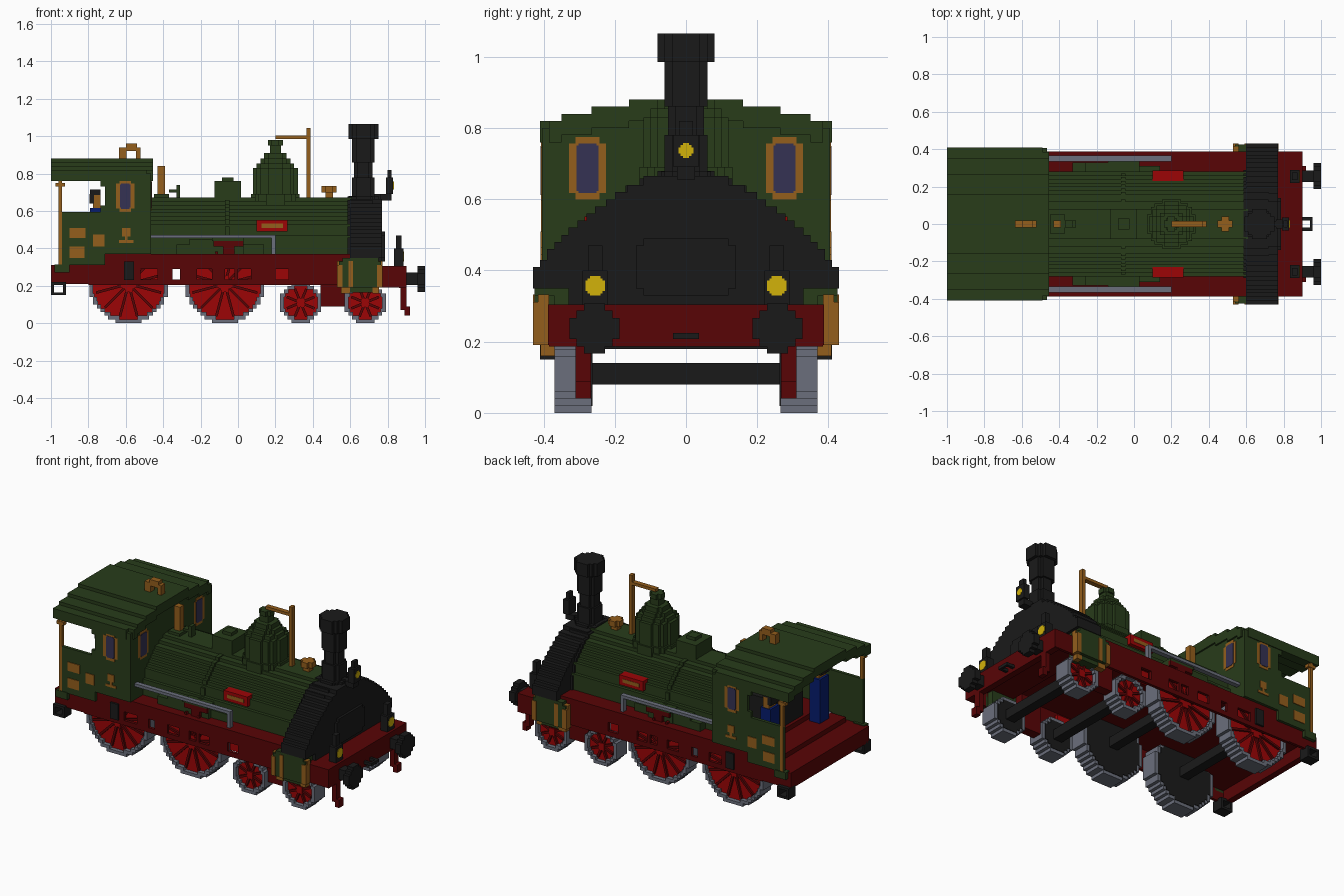
import bpy, bmesh, math
from mathutils import Matrix, Vector

cube = bpy.data.objects.get("Cube")
if cube:
    bpy.data.objects.remove(cube, do_unlink=True)


def material(name, r, g, b):
    lin = [((c / 255 + 0.055) / 1.055) ** 2.4 for c in (r, g, b)] + [1]
    m = bpy.data.materials.new(name)
    m.use_nodes = True
    m.diffuse_color = lin
    m.node_tree.nodes["Principled BSDF"].inputs["Base Color"].default_value = lin
    return m


GREEN = material("livery green", 40, 60, 26)
MAROON = material("frame maroon", 88, 3, 5)
RED = material("bright red", 156, 4, 6)
BLACK = material("soot black", 26, 26, 26)
GREY = material("steel grey", 107, 111, 124)
BRASS = material("brass", 148, 94, 28)
YELLOW = material("lamp yellow", 210, 178, 10)
GLASS = material("window glass", 53, 50, 83)
BLUE = material("overall blue", 6, 28, 110)


def finish(name, mat, bm):
    bmesh.ops.recalc_face_normals(bm, faces=bm.faces[:])
    me = bpy.data.meshes.new(name)
    bm.to_mesh(me)
    bm.free()
    me.materials.append(mat)
    ob = bpy.data.objects.new(name, me)
    bpy.context.collection.objects.link(ob)
    return ob


def boxes(name, mat, *spans, mirror=False):
    """One mesh of boxes (x0, x1, y0, y1, z0, z1), optionally repeated on -y."""
    bm = bmesh.new()
    for s in (1, -1) if mirror else (1,):
        for x0, x1, y0, y1, z0, z1 in spans:
            loc = Vector(((x0 + x1) / 2, s * (y0 + y1) / 2, (z0 + z1) / 2))
            size = Matrix.Diagonal((x1 - x0, y1 - y0, z1 - z0, 1))
            bmesh.ops.create_cube(bm, size=1, matrix=Matrix.Translation(loc) @ size)
    return finish(name, mat, bm)


def circle_rows(r, c, v=0.02, lo=-9, hi=9):
    """Stepped circle as rows (v0, v1, half width)."""
    n = max(2, round(2 * r / v))
    odd = 0.5 * (n % 2)
    rows = []
    for i in range(n):
        a, b = -r + 2 * r * i / n, -r + 2 * r * (i + 1) / n
        w = math.sqrt(r * r - ((a + b) / 2) ** 2)
        hw = max(v / 2, (round(w / v - odd) + odd) * v)
        if c + a >= lo and c + b <= hi:
            rows.append((c + a, c + b, hw))
    return rows


def prism(name, mat, axis, a, b, rows, u=0.0):
    """Extrude a stepped symmetric outline from a to b along an axis."""
    right = [(u + w, v) for v0, v1, w in rows for v in (v0, v1)]
    left = [(u - w, v) for v0, v1, w in rows for v in (v0, v1)]
    pts = []
    for p in right + left[::-1]:
        if not pts or (Vector(p) - Vector(pts[-1])).length > 1e-5:
            pts.append(p)
    put = {"x": lambda p: (a, *p), "y": lambda p: (p[0], a, p[1]), "z": lambda p: (*p, a)}[axis]
    bm = bmesh.new()
    face = bm.faces.new([bm.verts.new(put(p)) for p in pts])
    ext = bmesh.ops.extrude_face_region(bm, geom=[face])
    step = Vector([(b - a) * (axis == k) for k in "xyz"])
    bmesh.ops.translate(bm, vec=step, verts=[e for e in ext["geom"] if isinstance(e, bmesh.types.BMVert)])
    return finish(name, mat, bm)


def oval(z0, z1, hw, c):
    return [(z0, z0 + c, hw - c), (z0 + c, z1 - c, hw), (z1 - c, z1, hw - c)]


# Wheels: stepped tyre, red disc with maroon spokes, black inner face, axle
def wheel(label, x, r, rim, spokes):
    top = 0.355
    boxes(label + "_axle", BLACK, (x - 0.03, x + 0.03, -0.27, 0.27, r - 0.03, r + 0.03))
    for s, side in ((1, "left"), (-1, "right")):
        nm = f"{label}_{side}"
        spans = []
        for z0, z1, w in circle_rows(r, r, hi=top):
            zm = max(abs(z0 - r), abs(z1 - r))
            inner = math.sqrt(max(0, (r - rim + 0.006) ** 2 - zm * zm))
            inner = min(w - 0.02, inner)
            y0, y1 = sorted((s * 0.265, s * 0.37))
            spans += [(x - w, x - inner, y0, y1, z0, z1), (x + inner, x + w, y0, y1, z0, z1)]
        boxes(nm + "_tyre", GREY, *spans)
        disc = circle_rows(r - rim, r, hi=top)
        prism(nm + "_back", BLACK, "y", s * 0.262, s * 0.29, disc, x)
        prism(nm + "_disc", RED, "y", s * 0.29, s * 0.345, disc, x)
        bm = bmesh.new()
        for i in range(spokes):
            ln = r - rim - 0.01
            mat = (Matrix.Translation((x, s * 0.348, r)) @ Matrix.Rotation(math.tau * (i + 0.5) / spokes, 4, "Y")
                   @ Matrix.Translation((ln / 2, 0, 0)) @ Matrix.Diagonal((ln, 0.02, 0.014, 1)))
            bmesh.ops.create_cube(bm, size=1, matrix=mat)
        finish(nm + "_spokes", MAROON, bm)
        prism(nm + "_hub", RED, "y", s * 0.33, s * 0.362, circle_rows(r * 0.2, r), x)


for label, x, r, rim, n in (("rear_driver", -0.585, 0.21, 0.02, 12), ("front_driver", -0.07, 0.21, 0.02, 12),
                            ("rear_small_wheel", 0.335, 0.11, 0.02, 8), ("front_small_wheel", 0.68, 0.11, 0.02, 8)):
    wheel(label, x, r, rim, n)

# Frame: side plates with openings, floor, footplate, end beams
holes = [(-0.52, -0.43), (-0.35, -0.31), (-0.22, -0.14), (-0.07, -0.02), (0.0, 0.07), (0.2, 0.27)]
plate = [(-0.71, 0.62, 0.37, 0.388, 0.29, 0.37), (-0.8, 0.62, 0.37, 0.388, 0.205, 0.235)]
edges = [-0.72] + [v for h in holes for v in h] + [0.62]
plate += [(a, b, 0.37, 0.388, 0.235, 0.29) for a, b in zip(edges[::2], edges[1::2])]
plate += [(-1, -0.71, 0.37, 0.388, 0.21, 0.31), (0.62, 0.9, 0.37, 0.388, 0.19, 0.305)]
boxes("side_frame", MAROON, *plate, mirror=True)
boxes("frame_floor", MAROON, (-1, -0.7, -0.385, 0.385, 0.285, 0.31), (-0.7, 0.62, -0.385, 0.385, 0.335, 0.37),
      (0.6, 0.9, -0.385, 0.385, 0.28, 0.305), (-1, -0.96, -0.385, 0.385, 0.21, 0.31),
      (0.86, 0.9, -0.385, 0.385, 0.187, 0.305), (-0.86, -0.7, -0.36, 0.36, 0.305, 0.34))
boxes("truck_frame", MAROON, (0.44, 0.58, 0.28, 0.34, 0.09, 0.3), mirror=True)
boxes("truck_spring", RED, (0.19, 0.28, 0.33, 0.35, 0.225, 0.3), mirror=True)
boxes("guard_iron", MAROON, (0.87, 0.9, 0.267, 0.31, 0.07, 0.19), (0.89, 0.92, 0.267, 0.31, 0.04, 0.09), mirror=True)
boxes("spring_hanger", BLACK, (-0.61, -0.555, 0.385, 0.4, 0.23, 0.33), mirror=True)
boxes("motion_bracket", MAROON, (-0.13, 0.03, 0.335, 0.352, 0.41, 0.44), (-0.08, -0.02, 0.335, 0.352, 0.37, 0.41), mirror=True)
boxes("rear_step", BLACK, (-1, -0.92, 0.34, 0.41, 0.15, 0.165), (-1, -0.92, 0.34, 0.41, 0.205, 0.22),
      (-1, -0.985, 0.34, 0.41, 0.165, 0.205), (-0.935, -0.92, 0.34, 0.41, 0.165, 0.205), mirror=True)

# Boiler, splashers and handrail
prism("boiler", GREEN, "x", -0.48, 0.61, circle_rows(0.285, 0.388, lo=0.345))
prism("boiler_band", GREEN, "x", -0.07, -0.045, circle_rows(0.29, 0.388, lo=0.345))
boxes("firebox_skirt", GREEN, (-0.45, 0.42, 0.24, 0.28, 0.36, 0.42), mirror=True)
boxes("splasher", GREEN, (-0.33, -0.14, 0.25, 0.33, 0.36, 0.42), (-0.26, -0.14, 0.25, 0.33, 0.42, 0.45),
      (-0.14, 0.03, 0.25, 0.335, 0.36, 0.44), (-0.14, 0.03, 0.25, 0.352, 0.44, 0.455),
      (0.03, 0.14, 0.25, 0.31, 0.36, 0.42), mirror=True)
boxes("handrail", GREY, (-0.47, 0.2, 0.335, 0.365, 0.455, 0.473), (0.18, 0.2, 0.335, 0.365, 0.37, 0.455), mirror=True)
boxes("name_plate", RED, (0.1, 0.265, 0.23, 0.285, 0.49, 0.552), mirror=True)
boxes("name_plate_inlay", BRASS, (0.125, 0.24, 0.28, 0.287, 0.51, 0.532), mirror=True)

# Smokebox with flared saddle, door and cylinders
flare = [(0.3, 0.35, 0.33), (0.35, 0.41, 0.43), (0.41, 0.43, 0.41), (0.43, 0.46, 0.39), (0.46, 0.48, 0.37),
         (0.48, 0.5, 0.35), (0.5, 0.52, 0.33), (0.52, 0.54, 0.305), (0.54, 0.56, 0.28), (0.56, 0.58, 0.255),
         (0.58, 0.6, 0.225), (0.6, 0.62, 0.2), (0.62, 0.64, 0.165), (0.64, 0.665, 0.12)]
prism("smokebox", BLACK, "x", 0.6, 0.77, flare)
prism("smokebox_crown", BLACK, "x", 0.585, 0.72, circle_rows(0.29, 0.388, lo=0.345))
prism("smokebox_door", BLACK, "x", 0.76, 0.785, oval(0.33, 0.49, 0.14, 0.02))
boxes("cylinder", GREEN, (0.54, 0.765, 0.37, 0.426, 0.19, 0.33), (0.56, 0.75, 0.33, 0.426, 0.19, 0.35),
      (0.56, 0.75, 0.33, 0.405, 0.165, 0.19), mirror=True)
boxes("cylinder_band", BRASS, (0.53, 0.56, 0.385, 0.43, 0.19, 0.312), (0.53, 0.56, 0.385, 0.415, 0.312, 0.333),
      (0.55, 0.6, 0.37, 0.408, 0.16, 0.19), (0.59, 0.615, 0.385, 0.43, 0.19, 0.333),
      (0.742, 0.772, 0.385, 0.43, 0.19, 0.312), (0.742, 0.772, 0.385, 0.415, 0.312, 0.333),
      (0.72, 0.755, 0.37, 0.408, 0.16, 0.19), mirror=True)


# Chimney, dome and filler as stacked stepped discs
def stack(name, mat, x, levels):
    for i, (z0, z1, r) in enumerate(levels):
        prism(f"{name}_{i + 1}", mat, "z", z0, z1, circle_rows(r, 0), x)


stack("chimney", BLACK, 0.67, [(0.6, 0.68, 0.08), (0.68, 0.78, 0.06), (0.78, 0.86, 0.05), (0.86, 0.985, 0.06), (0.985, 1.065, 0.08)])
stack("dome", GREEN, 0.2, [(0.62, 0.69, 0.13), (0.69, 0.83, 0.12), (0.83, 0.855, 0.1), (0.855, 0.88, 0.08),
                           (0.88, 0.91, 0.06), (0.91, 0.95, 0.03), (0.95, 0.98, 0.04)])
stack("filler_cup", BRASS, 0.487, [(0.66, 0.7, 0.02), (0.7, 0.735, 0.04)])
boxes("sand_box", GREEN, (-0.125, 0.015, -0.08, 0.08, 0.64, 0.76), (-0.085, -0.025, -0.03, 0.03, 0.76, 0.78))
boxes("dome_pipe", BRASS, (0.2, 0.375, -0.015, 0.015, 0.985, 1.003), (0.365, 0.387, -0.015, 0.015, 0.66, 1.045))
boxes("whistle", BRASS, (-0.43, -0.39, -0.02, 0.02, 0.69, 0.84))
boxes("valve", GREEN, (-0.45, -0.37, -0.05, 0.05, 0.65, 0.69), (-0.37, -0.31, -0.02, 0.02, 0.7, 0.715),
      (-0.33, -0.31, -0.02, 0.02, 0.66, 0.74))
boxes("roof_whistle", BRASS, (-0.635, -0.595, -0.02, 0.02, 0.87, 0.92), (-0.635, -0.52, -0.02, 0.02, 0.92, 0.94),
      (-0.6, -0.54, -0.02, 0.02, 0.94, 0.96), (-0.545, -0.52, -0.02, 0.02, 0.88, 0.94))

# Cab
boxes("cab_roof", GREEN, (-1, -0.455, 0, 0.16, 0.82, 0.88), (-1, -0.455, 0.16, 0.265, 0.8, 0.86),
      (-1, -0.455, 0.265, 0.35, 0.78, 0.84), (-1, -0.455, 0.35, 0.385, 0.76, 0.82),
      (-1, -0.49, 0.385, 0.41, 0.76, 0.82), mirror=True)
boxes("cab_front", GREEN, (-0.5, -0.465, -0.405, 0.405, 0.37, 0.8), (-0.5, -0.465, -0.2, 0.2, 0.8, 0.85))
boxes("cab_side", GREEN, (-0.71, -0.465, 0.385, 0.405, 0.37, 0.78), (-0.96, -0.71, 0.385, 0.405, 0.31, 0.595),
      (-0.735, -0.71, 0.385, 0.405, 0.59, 0.63), (-0.735, -0.71, 0.385, 0.405, 0.73, 0.77),
      (-0.98, -0.9, 0.37, 0.41, 0.27, 0.315), mirror=True)
boxes("cab_pillar", BRASS, (-0.96, -0.94, 0.386, 0.407, 0.31, 0.77), (-0.975, -0.925, 0.38, 0.409, 0.73, 0.75), mirror=True)
boxes("cab_badge", BRASS, (-0.9, -0.815, 0.4, 0.409, 0.455, 0.51), (-0.775, -0.715, 0.4, 0.409, 0.41, 0.475),
      (-0.9, -0.82, 0.4, 0.409, 0.35, 0.41), (-0.62, -0.575, 0.4, 0.409, 0.465, 0.51),
      (-0.605, -0.59, 0.4, 0.409, 0.445, 0.465), (-0.635, -0.56, 0.4, 0.409, 0.43, 0.445), mirror=True)
for s, side in ((1, "left"), (-1, "right")):
    for kind, mat, grow, z0, z1, hw, c in (("trim", BRASS, 0.002, 0.6, 0.775, 0.052, 0.018),
                                           ("glass", GLASS, 0.004, 0.617, 0.757, 0.031, 0.006)):
        prism(f"front_window_{kind}_{side}", mat, "x", -0.5 - grow, -0.465 + grow, oval(z0, z1, hw, c), s * 0.277)
        prism(f"side_window_{kind}_{side}", mat, "y", s * (0.385 - grow), s * (0.405 + grow),
              oval(z0 - 0.005, z1 - 0.01, hw - 0.003, c), -0.603)
boxes("boiler_backhead", BLACK, (-0.68, -0.5, -0.19, 0.19, 0.34, 0.62))
boxes("crew_body", BLUE, (-0.79, -0.72, 0.2, 0.29, 0.31, 0.615), mirror=True)
boxes("crew_head", BRASS, (-0.775, -0.735, 0.215, 0.285, 0.615, 0.69), mirror=True)
boxes("crew_cap", BLACK, (-0.79, -0.735, 0.21, 0.29, 0.685, 0.715), (-0.795, -0.77, 0.21, 0.29, 0.64, 0.69), mirror=True)

# Lamps, buffers and coupling
boxes("buffer_stem", BLACK, (0.89, 0.97, 0.225, 0.285, 0.205, 0.27), mirror=True)
for s, side in ((1, "left"), (-1, "right")):
    prism("buffer_" + side, BLACK, "x", 0.96, 1.0, circle_rows(0.07, 0.237), s * 0.257)
    prism("lamp_lens_" + side, YELLOW, "x", 0.88, 0.888, circle_rows(0.027, 0.357, 0.006), s * 0.255)
boxes("side_lamp", BLACK, (0.835, 0.885, 0.22, 0.29, 0.3, 0.4), (0.845, 0.875, 0.235, 0.275, 0.4, 0.47), mirror=True)
boxes("top_lamp", BLACK, (0.79, 0.83, -0.035, 0.035, 0.69, 0.78), (0.8, 0.82, -0.02, 0.02, 0.78, 0.82),
      (0.76, 0.82, -0.025, 0.025, 0.655, 0.69), (0.71, 0.79, -0.015, 0.015, 0.66, 0.69))
prism("top_lamp_lens", YELLOW, "x", 0.825, 0.833, circle_rows(0.021, 0.737, 0.006))
boxes("coupling", BLACK, (0.9, 0.955, 0.02, 0.037, 0.207, 0.225), (0.94, 0.955, 0, 0.037, 0.207, 0.225), mirror=True)
